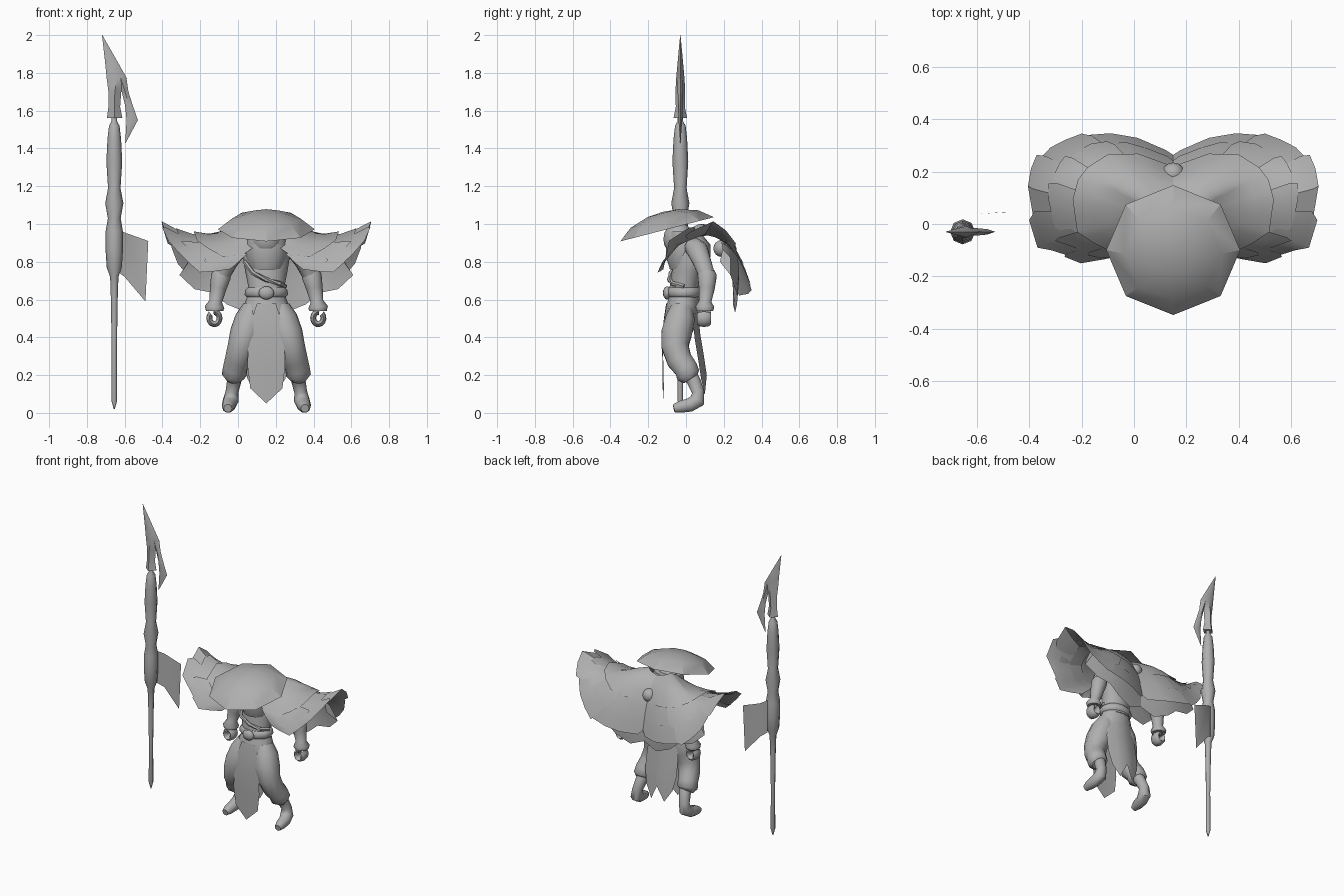
import bpy, bmesh, math
from mathutils import Vector, Matrix

if "Cube" in bpy.data.objects:
    bpy.data.objects.remove(bpy.data.objects["Cube"])

CX = 0.15          # centre line of the figure
SX, SY = -0.655, -0.03   # staff axis
mat = bpy.data.materials.new("plain grey")
mat.diffuse_color = (0.43, 0.43, 0.43, 1)
mat.use_nodes = True
mat.node_tree.nodes["Principled BSDF"].inputs["Base Color"].default_value = mat.diffuse_color


def finish(name, bm, angle=40, closed=True):
    if closed:
        bmesh.ops.recalc_face_normals(bm, faces=bm.faces)
    me = bpy.data.meshes.new(name)
    bm.to_mesh(me)
    bm.free()
    me.materials.append(mat)
    ob = bpy.data.objects.new(name, me)
    bpy.context.collection.objects.link(ob)
    bpy.ops.object.select_all(action='DESELECT')
    ob.select_set(True)
    bpy.context.view_layer.objects.active = ob
    bpy.ops.object.shade_smooth_by_angle(angle=math.radians(angle))
    return ob


def loft(name, rings, angle=40):
    bm = bmesh.new()
    rows = [[bm.verts.new(p) for p in r] for r in rings]
    n = len(rows[0])
    for a, b in zip(rows, rows[1:]):
        for i in range(n):
            bm.faces.new((a[i], a[(i + 1) % n], b[(i + 1) % n], b[i]))
    bm.faces.new(rows[0])
    bm.faces.new(rows[-1])
    return finish(name, bm, angle)


def stack(name, rows, sides=12, angle=50):
    """Level oval rings: x, y, z, rx, ry."""
    t = [2 * math.pi * i / sides for i in range(sides)]
    return loft(name, [[(x + rx * math.cos(a), y + ry * math.sin(a), z) for a in t]
                       for x, y, z, rx, ry in rows], angle)


def tube(name, path, side=1, sides=10, angle=50):
    """Round rings across a path of offset x, y, z, radius."""
    pts = [Vector((CX + side * p[0], p[1], p[2])) for p in path]
    rings = []
    for i, p in enumerate(pts):
        d = (pts[min(i + 1, len(pts) - 1)] - pts[max(i - 1, 0)]).normalized()
        u = Vector((1, 0, 0))
        u = (u - d * u.dot(d)).normalized()
        v = d.cross(u)
        rings.append([p + path[i][3] * (u * math.cos(a) + v * math.sin(a))
                      for a in (2 * math.pi * k / sides for k in range(sides))])
    return loft(name, rings, angle)


def ball(name, c, r, seg=14):
    bm = bmesh.new()
    bmesh.ops.create_uvsphere(bm, u_segments=seg, v_segments=8, radius=1,
                              matrix=Matrix.Translation(c) @ Matrix.Diagonal((*r, 1)))
    return finish(name, bm, 60)


def plate(name, grid, angle=35):
    """Open sheet from rows of points."""
    bm = bmesh.new()
    rows = [[bm.verts.new(p) for p in r] for r in grid]
    for a, b in zip(rows, rows[1:]):
        for i in range(len(a) - 1):
            bm.faces.new((a[i], a[i + 1], b[i + 1], b[i]))
    return finish(name, bm, angle, False)


# Hat: tilted eight-sided dome with a hollow underside
bm = bmesh.new()
rows = []
for r, h in ((0.256, 0), (0.185, 0.056), (0.085, 0.088), (0.18, 0.046)):
    rows.append([bm.verts.new((r * math.sin(k * math.pi / 4), -r * math.cos(k * math.pi / 4), h))
                 for k in range(8)])
tip = bm.verts.new((0, 0, 0.095))
under = bm.verts.new((0, 0, 0.08))
for k in range(8):
    j = (k + 1) % 8
    for a, b in ((0, 1), (1, 2), (0, 3)):
        bm.faces.new((rows[a][k], rows[a][j], rows[b][j], rows[b][k]))
    bm.faces.new((rows[2][k], rows[2][j], tip))
    bm.faces.new((rows[3][k], rows[3][j], under))
bm.transform(Matrix.Translation((CX, -0.10, 0.972)) @ Matrix.Rotation(math.radians(14.5), 4, 'X'))
finish("hat", bm, 22)

# Head, hair knot and torso
ball("head", (CX, -0.04, 0.92), (0.085, 0.08, 0.09))
ball("hair_knot", (CX, 0.19, 0.87), (0.045, 0.045, 0.045))
stack("torso", [(CX, -0.01, 0.60, .10, .085), (CX, -0.01, 0.68, .098, .075), (CX, 0.01, 0.75, .112, .085),
                (CX, 0.03, 0.83, .125, .10), (CX, 0.04, 0.89, .12, .09), (CX, 0.03, 0.95, .05, .05)])
stack("scarf", [(CX, -0.01, 0.76, .085, .075), (CX, -0.015, 0.82, .108, .09), (CX, -0.015, 0.88, .115, .09),
                (CX, -0.02, 0.96, .10, .08)])
stack("belt", [(CX, -0.01, 0.61, .10, .08), (CX, -0.01, 0.625, .115, .092),
               (CX, -0.01, 0.65, .112, .092), (CX, -0.01, 0.665, .098, .08)])
ball("buckle", (CX, -0.10, 0.635), (0.042, 0.022, 0.035))
tube("chest_strap", [(-.115, -.03, .80, .012), (-.07, -.08, .74, .013), (0, -.088, .705, .013),
                     (.07, -.07, .685, .013), (.10, -.01, .67, .012)], sides=6)
stack("hips", [(CX, -0.02, 0.42, .06, .05), (CX, -0.025, 0.46, .135, .08), (CX, -0.025, 0.52, .138, .088),
               (CX, -0.015, 0.58, .115, .085), (CX, -0.01, 0.62, .10, .08)])

# Limbs, mirrored about the centre line
for s, tag in ((-1, "right"), (1, "left")):
    tube(tag + "_leg", [(.065, -.02, .56, .06), (.085, -.03, .50, .08), (.108, -.05, .42, .085),
                        (.13, -.058, .35, .075), (.15, -.035, .28, .07), (.165, 0, .235, .065),
                        (.17, .012, .20, .066), (.17, .025, .18, .045)], s)
    tube(tag + "_boot", [(.16, .015, .21, .042), (.17, .04, .17, .038), (.182, .065, .11, .034),
                         (.188, .06, .065, .042), (.198, .02, .042, .038), (.202, -.03, .032, .033),
                         (.204, -.065, .024, .022)], s)
    tube(tag + "_arm", [(.10, .04, .88, .05), (.16, .06, .86, .058), (.20, .085, .80, .05),
                        (.235, .11, .73, .045), (.245, .112, .69, .04)], s)
    tube(tag + "_bracer", [(.235, .11, .745, .045), (.24, .112, .725, .053), (.255, .11, .66, .044),
                           (.268, .102, .59, .034), (.274, .10, .56, .052), (.274, .10, .54, .046)], s)
    # Fist curled around an empty grip
    ring = [(.275 + .027 * math.cos(a), .095, .502 + .032 * math.sin(a), .02)
            for a in (math.radians(80 + 25 * k) for k in range(14))]
    n = 8
    rows = []
    for x, y, z, r in ring:
        out = Vector((x - .275, 0, z - .502)).normalized()
        rows.append([Vector((CX + s * x, y, z)) + Vector((s * out.x * r * .8, 0, out.z * r * .8)) * math.cos(b)
                     + Vector((0, .038, 0)) * math.sin(b)
                     for b in (2 * math.pi * k / n for k in range(n))])
    loft(tag + "_hand", rows, 60)

# Hanging cloths: half width, y, z and centre drop per row
plate("front_cloth", [[(CX - w, y, z), (CX, y - .005, z - d), (CX + w, y, z)] for w, y, z, d in
                      ((.05, -.10, .58, 0), (.075, -.112, .50, 0), (.095, -.122, .38, 0),
                       (.10, -.12, .25, 0), (.085, -.117, .13, .08))])
plate("back_cloth", [[(CX - w, y - .02, z - .02), (CX - .5 * w, y, z - d), (CX, y + .01, z),
                      (CX + .5 * w, y, z - d), (CX + w, y - .02, z - .02)] for w, y, z, d in
                     ((.10, .05, .58, 0), (.12, .065, .42, 0), (.122, .085, .30, 0), (.10, .10, .20, .10))])

# Mantle: half outline of collar, middle and rim, from back to front
COLS = [((0, .11, .98), (0, .22, .93), (0, .27, .64)),
        ((.05, .10, .99), (.12, .26, .96), (.19, .355, .65)),
        ((.07, .09, 1.0), (.22, .27, .97), (.36, .345, .69)),
        ((.09, .07, 1.0), (.30, .20, .98), (.47, .305, .79)),
        ((.10, .05, .99), (.32, .15, .92), (.54, .25, .96)),
        ((.10, .03, .98), (.34, .08, .88), (.57, .14, 1.06)),
        ((.10, .01, .96), (.33, .00, .87), (.535, -.09, .95)),
        ((.09, -.02, .94), (.27, -.06, .86), (.45, -.11, .85)),
        ((.08, -.04, .91), (.19, -.10, .85), (.35, -.155, .76)),
        ((.05, -.06, .89), (.10, -.11, .85), (.20, -.12, .79))]


def mantle(t, u, s, drop=0.0):
    """Point at t along the outline (0..9) and u from collar to rim."""
    t = min(max(t, 0), 8.999)
    i = int(t)
    n, m, o = (Vector(a).lerp(Vector(b), t - i) for a, b in zip(COLS[i], COLS[i + 1]))
    p = n * (1 - u) ** 2 + m * 2 * u * (1 - u) + o * u * u
    return Vector((CX + s * p.x, p.y, p.z - drop))


# Steep lower tier: rim points, each hung from the middle of the mantle
TIER = [(0, .25, .57), (.10, .26, .53), (.21, .27, .575), (.28, .27, .635), (.38, .26, .655),
        (.46, .235, .73), (.41, .18, .80)]

for s, tag in ((-1, "right"), (1, "left")):
    # Smooth inner shell
    plate("mantle_shell_" + tag, [[mantle(k * .5, u, s) for k in range(19)]
                                  for u in (0, .15, .3, .45, .6)])
    # Two rows of overlapping broad feathers
    for row, u0, u1, width, drop in (("upper", .42, .82, 1.5, .010), ("lower", .62, 1.0, 1.8, .020)):
        count = round(9 / width)
        step = 9 / count
        for k in range(count):
            a, b = k * step, (k + 1) * step + .25
            grid = []
            for f in (0, .5, .85, 1):
                u = u0 + (u1 - u0) * f
                trim = .08 * step if f == 1 else 0
                grid.append([mantle(a + trim + (b - a - 2 * trim) * g, u - (.04 * f * g), s,
                                    drop + .014 * g * f) for g in (0, .33, .67, 1)])
            plate(f"{row}_feather_{tag}_{k}", grid)
    rim = [Vector((CX + s * x, y, z)) for x, y, z in TIER]
    top = [mantle(k * .62, .62, s, .03) for k in range(7)]
    plate("under_feathers_" + tag, [top, [a.lerp(b, .5) + Vector((0, .01, .015)) for a, b in zip(top, rim)], rim])

# Staff shaft
stack("staff", [(SX, SY, z, r, r) for z, r in
                ((.02, .003), (.065, .015), (.35, .014), (.60, .018), (.72, .022), (.77, .04), (.86, .046),
                 (.96, .046), (1.03, .034), (1.11, .048), (1.19, .033), (1.33, .042), (1.45, .036),
                 (1.52, .028), (1.545, .014), (1.57, .014))], 8)


def blade(name, rows):
    """Diamond sections: z, left x, right x, half thickness."""
    loft(name, [[(l, SY, z), ((l + r) / 2, SY - t, z), (r, SY, z), ((l + r) / 2, SY + t, z)]
                for z, l, r, t in rows], 50)


blade("blade", [(1.56, -.694, -.612, .036), (1.62, -.686, -.624, .024), (1.70, -.686, -.618, .026),
                (1.77, -.695, -.588, .022), (1.86, -.704, -.638, .014), (2.0, -.72, -.718, .001)])
blade("blade_hook", [(1.77, -.65, -.59, .014), (1.70, -.616, -.58, .014), (1.63, -.598, -.558, .012),
                     (1.55, -.59, -.53, .01), (1.43, -.597, -.594, .001)])
# Pennant on the staff
plate("pennant", [[(-.64, .01, .975), (-.60, .038, .955), (-.475, .046, .91)],
                  [(-.64, .01, .75), (-.60, .038, .72), (-.49, .046, .59)]], 60)
